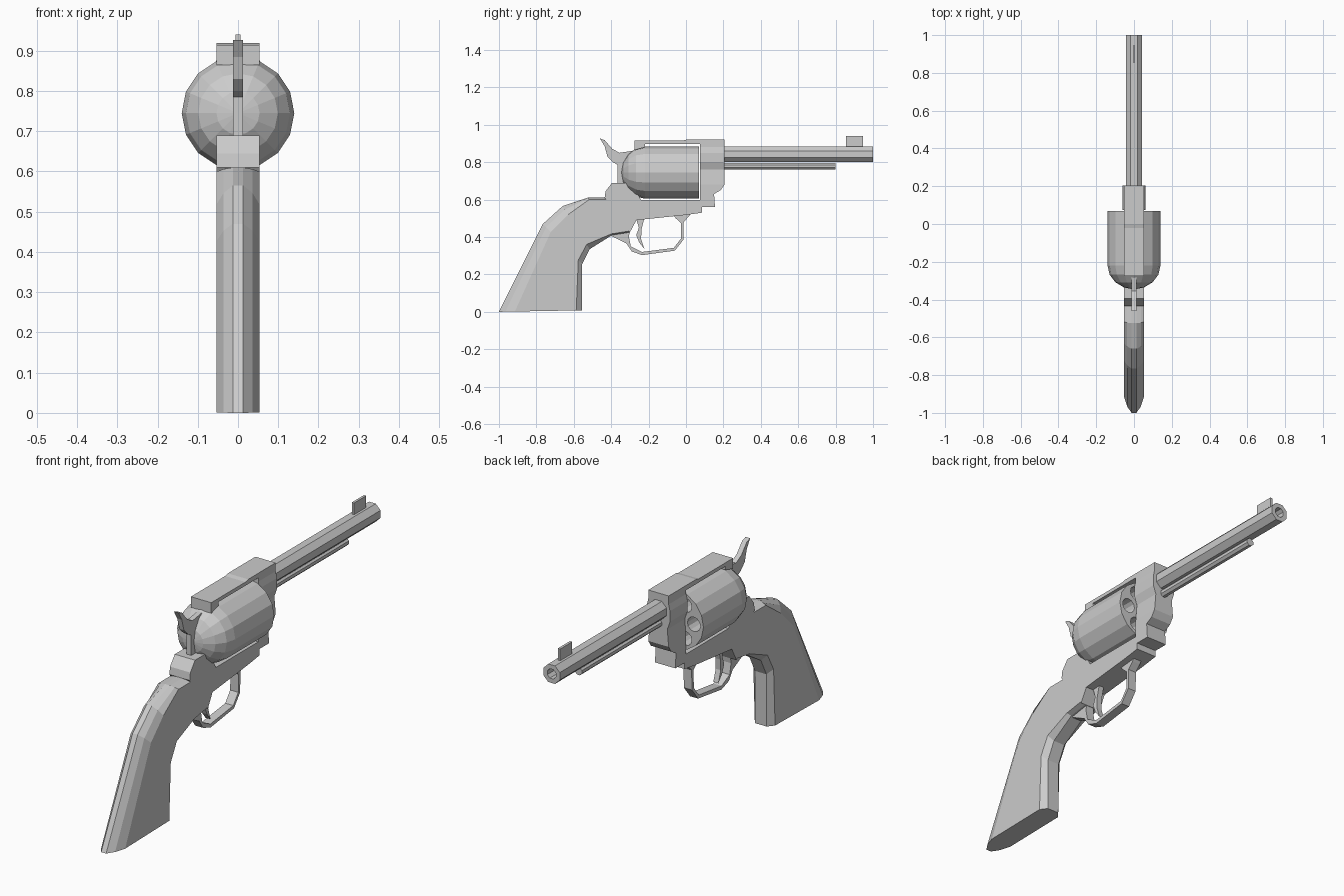
import bpy, bmesh, math

if "Cube" in bpy.data.objects:
    bpy.data.objects.remove(bpy.data.objects["Cube"])

metal = bpy.data.materials.new("plain grey")
metal.diffuse_color = (0.6, 0.6, 0.6, 1)
metal.use_nodes = True
metal.node_tree.nodes["Principled BSDF"].inputs["Base Color"].default_value = metal.diffuse_color


def finish(name, bm):
    bmesh.ops.recalc_face_normals(bm, faces=bm.faces)
    me = bpy.data.meshes.new(name)
    bm.to_mesh(me)
    bm.free()
    me.materials.append(metal)
    ob = bpy.data.objects.new(name, me)
    bpy.context.collection.objects.link(ob)
    return ob


def loft(name, rings, cap=True):
    """Skin closed rings of equal length."""
    bm = bmesh.new()
    vs = [[bm.verts.new(p) for p in r] for r in rings]
    n = len(rings[0])
    for a, b in zip(vs, vs[1:]):
        for i in range(n):
            j = (i + 1) % n
            bm.faces.new((a[i], a[j], b[j], b[i]))
    if cap:
        bm.faces.new(vs[0])
        bm.faces.new(vs[-1])
    return finish(name, bm)


def side_plate(name, profile, half):
    """Extrude a (y, z) outline across x."""
    return loft(name, [[(s * half, y, z) for y, z in profile] for s in (-1, 1)])


def lathe(name, profile, sides, zc, xc=0, phase=0.0):
    """Spin a (y, radius) profile about the y direction."""
    ang = [phase + 2 * math.pi * i / sides for i in range(sides)]
    return loft(name, [[(xc + r * math.cos(a), y, zc + r * math.sin(a)) for a in ang]
                       for y, r in profile])


# Barrel with open bore, ejector rod and front sight
R = 0.046
lathe("barrel", [(0.15, R), (1.0, R), (1.0, 0.024), (0.85, 0.024)], 8, 0.8425, phase=math.pi / 8)
lathe("ejector_rod", [(0.15, 0.019), (0.8, 0.019)], 8, 0.779, phase=math.pi / 8)
side_plate("front_sight", [(0.855, 0.87), (0.945, 0.87), (0.945, 0.94), (0.855, 0.94)], 0.006)

# Drum with domed back
dome = [(-0.22 - 0.125 * math.sin(math.radians(a)), 0.14 * math.cos(math.radians(a)))
        for a in (86, 67.5, 45, 22.5, 0)]
drum = lathe("drum", dome + [(0.07, 0.14)], 16, 0.745)

# Six chambers cut into the drum front
for k in range(6):
    a = k * math.pi / 3
    cut = lathe("chamber_cutter", [(-0.15, 0.034), (0.12, 0.034)], 12,
                0.745 + 0.09 * math.sin(a), 0.09 * math.cos(a))
    m = drum.modifiers.new("chamber", 'BOOLEAN')
    m.operation = 'DIFFERENCE'
    m.solver = 'EXACT'
    m.object = cut
    cut.hide_render = True
    cut.hide_viewport = True

# Top strap with rear block
side_plate("top_strap", [(0.08, 0.92), (0.0, 0.92), (-0.02, 0.915), (-0.275, 0.915), (-0.275, 0.865),
                         (-0.22, 0.88), (-0.22, 0.898), (0.08, 0.898)], 0.053)

# Front block of the frame, bulging around the barrel
half = [(0.053, 0.92), (0.053, 0.88), (0.06, 0.85), (0.06, 0.80), (0.046, 0.76), (0.053, 0.68)]
outline = half + [(-x, z) for x, z in reversed(half)]
loft("front_block", [[(x, y, z) for x, z in outline] for y in (0.075, 0.205)])

# Lower frame
side_plate("lower_frame", [
    (-0.435, 0.61), (-0.43, 0.645), (-0.395, 0.69), (-0.29, 0.69), (-0.24, 0.597), (0.075, 0.597),
    (0.075, 0.68), (0.205, 0.68), (0.185, 0.65), (0.15, 0.63), (0.155, 0.56), (0.085, 0.56),
    (0.085, 0.53), (0.0, 0.518), (-0.265, 0.49), (-0.30, 0.425)], 0.053)

# Grip: chamfered sections from butt to frame, as (back point, front point)
stations = [((-1.0, 0.0), (-0.557, 0.008)), ((-0.765, 0.47), (-0.555, 0.255)),
            ((-0.66, 0.565), (-0.515, 0.335)), ((-0.525, 0.61), (-0.395, 0.41)),
            ((-0.435, 0.61), (-0.30, 0.425))]
rings = []
for (by, bz), (fy, fz) in stations:
    length = math.hypot(fy - by, fz - bz)
    back = min(0.085, length * 0.2) if bz < 0.61 else 0.012
    front = 0.03 if bz < 0.61 else 0.008
    sec = [(0.013, 0), (0.036, back * 0.4), (0.053, back), (0.053, length - front), (0.03, length)]
    sec += [(-x, d) for x, d in reversed(sec)]
    rings.append([(x, by + (fy - by) * d / length, bz + (fz - bz) * d / length) for x, d in sec])
loft("grip", rings)

# Hammer
side_plate("hammer", [(-0.46, 0.927), (-0.435, 0.918), (-0.395, 0.872), (-0.355, 0.85), (-0.28, 0.862),
                      (-0.26, 0.72), (-0.30, 0.67), (-0.365, 0.67), (-0.365, 0.785), (-0.39, 0.80),
                      (-0.42, 0.83), (-0.435, 0.885)], 0.012)

# Trigger guard band and trigger
side_plate("trigger_guard", [
    (0.03, 0.53), (0.015, 0.51), (-0.012, 0.48), (-0.014, 0.385), (-0.06, 0.327), (-0.235, 0.303),
    (-0.29, 0.323), (-0.318, 0.365), (-0.41, 0.412), (-0.30, 0.44), (-0.305, 0.40), (-0.295, 0.35),
    (-0.235, 0.32), (-0.065, 0.342), (-0.028, 0.39), (-0.027, 0.475), (-0.055, 0.50), (-0.08, 0.53)],
    0.021)
side_plate("trigger", [(-0.27, 0.51), (-0.22, 0.51), (-0.238, 0.44), (-0.24, 0.39), (-0.222, 0.335),
                       (-0.25, 0.37), (-0.266, 0.41), (-0.252, 0.45)], 0.013)
